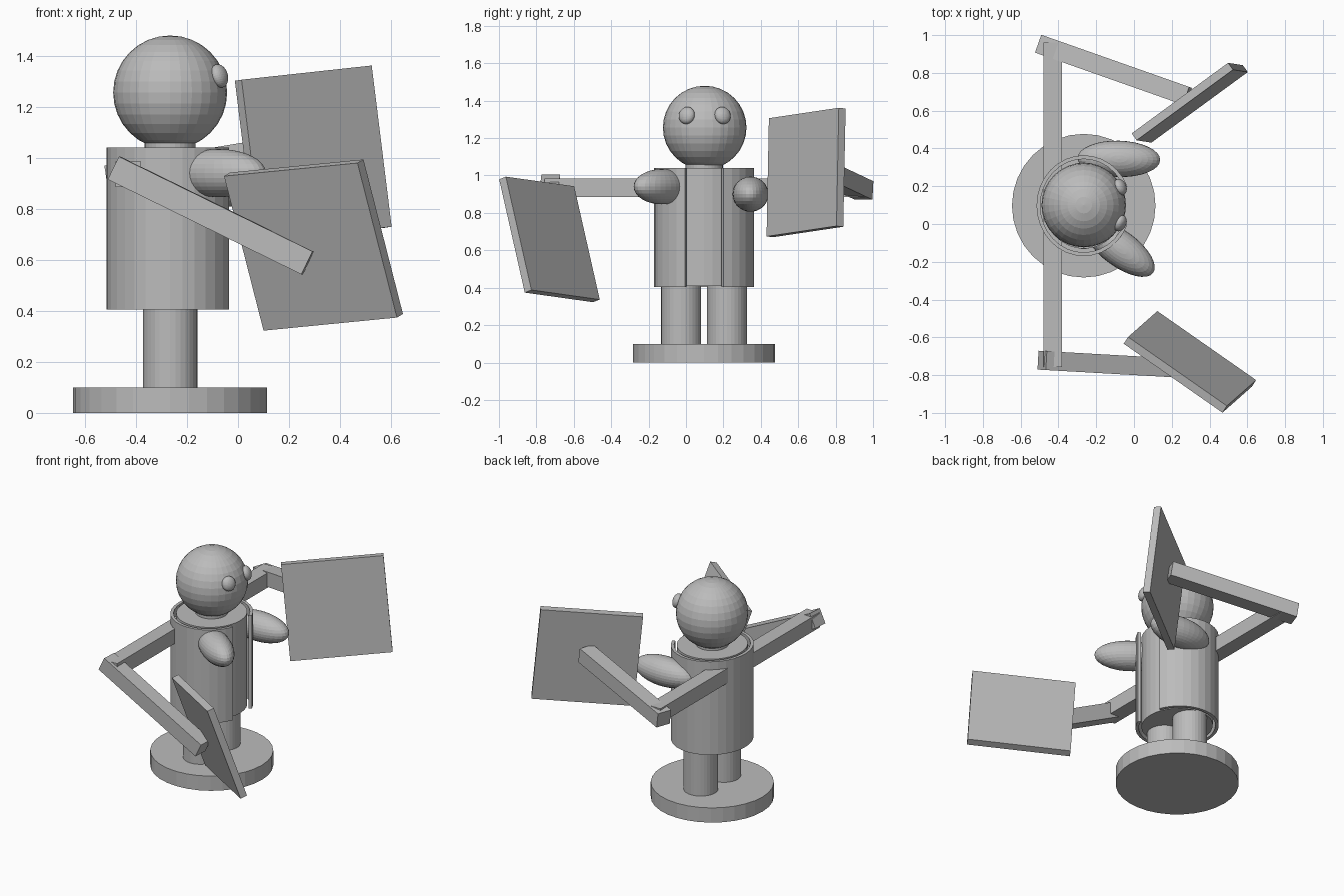
import bpy, bmesh, math
from mathutils import Vector, Matrix

if "Cube" in bpy.data.objects:
    bpy.data.objects.remove(bpy.data.objects["Cube"])

grey = bpy.data.materials.new("plain_grey")
grey.diffuse_color = (0.5, 0.5, 0.5, 1)
grey.use_nodes = True
grey.node_tree.nodes["Principled BSDF"].inputs["Base Color"].default_value = grey.diffuse_color

CX, CY = -0.266, 0.097          # axis of the figure


def finish(name, bm, matrix):
    bmesh.ops.transform(bm, matrix=matrix, verts=bm.verts)
    bmesh.ops.recalc_face_normals(bm, faces=bm.faces)
    me = bpy.data.meshes.new(name)
    bm.to_mesh(me)
    bm.free()
    me.materials.append(grey)
    ob = bpy.data.objects.new(name, me)
    bpy.context.collection.objects.link(ob)
    return ob


def frame(center, x_axis, up=(0, 0, 1)):
    """Matrix whose x runs along x_axis and whose z is as near to up as possible."""
    x = Vector(x_axis).normalized()
    y = Vector(up).cross(x).normalized()
    z = x.cross(y)
    m = Matrix((x, y, z)).transposed().to_4x4()
    m.translation = center
    return m


def cylinder(name, x, y, z0, z1, rx, ry, caps=True, gap=0):
    bm = bmesh.new()
    bmesh.ops.create_cone(bm, cap_ends=caps, segments=32, radius1=1, radius2=1, depth=1)
    if gap:                     # leave an opening towards +x
        front = [f for f in bm.faces
                 if abs(math.atan2(f.calc_center_median().y, f.calc_center_median().x)) < gap]
        bmesh.ops.delete(bm, geom=front, context='FACES')
    m = Matrix.Translation((x, y, (z0 + z1) / 2)) @ Matrix.Diagonal((rx, ry, z1 - z0, 1))
    return finish(name, bm, m)


def ball(name, matrix, rx, ry, rz):
    bm = bmesh.new()
    bmesh.ops.create_uvsphere(bm, u_segments=32, v_segments=16, radius=1)
    return finish(name, bm, matrix @ Matrix.Diagonal((rx, ry, rz, 1)))


def box(name, matrix, sx, sy, sz):
    bm = bmesh.new()
    bmesh.ops.create_cube(bm, size=1)
    return finish(name, bm, matrix @ Matrix.Diagonal((sx, sy, sz, 1)))


def beam(name, a, b, width=0.1):
    a, b = Vector(a), Vector(b)
    return box(name, frame((a + b) / 2, b - a), (b - a).length, width, width)


# Stand, legs, torso, neck
cylinder("stand", CX, CY, 0, 0.10, 0.38, 0.38)
for side, s in (("right", -1), ("left", 1)):
    cylinder(side + "_leg", CX, CY + s * 0.1225, 0.10, 0.42, 0.107, 0.107)
cylinder("torso", CX, CY, 0.41, 1.04, 0.215, 0.228)
cylinder("neck", CX, CY, 1.03, 1.10, 0.10, 0.10)

# Coat: a shell open at the front of the figure
coat = cylinder("coat", CX, CY, 0.405, 1.04, 0.25, 0.267, caps=False, gap=math.radians(22.4))
shell = coat.modifiers.new("thickness", 'SOLIDIFY')
shell.thickness = 0.02
shell.offset = -1

# Head and eyes
head = Vector((CX, CY + 0.003, 1.256))
ball("head", Matrix.Translation(head), 0.2235, 0.2235, 0.2235)
for side, s in (("right", -1), ("left", 1)):
    out = Vector((0.193, s * 0.096, 0.065))
    ball(side + "_eye", frame(head + out, out), 0.03, 0.045, 0.047)

# Short arms
ball("right_arm", frame((-0.075, -0.13, 0.94), (0.81, -0.59, 0)), 0.2185, 0.095, 0.094)
ball("left_arm", frame((-0.08, 0.345, 0.90), (1, -0.03, 0)), 0.2185, 0.096, 0.094)

# Mechanical shield carrier
beam("cross_beam", (-0.43, -0.757, 0.935), (-0.43, 0.96, 0.935))
beam("right_beam", (-0.486, -0.722, 0.96), (0.273, -0.765, 0.588))
beam("left_beam", (-0.50, 0.952, 0.92), (0.283, 0.676, 1.05))

# Shields
box("right_shield", frame((0.296, -0.73, 0.658), (0.52, -0.363, 0.051), (-0.155, -0.138, 0.609)),
    0.64, 0.045, 0.64)
box("left_shield", frame((0.295, 0.642, 1.016), (0.504, 0.369, 0.055), (-0.08, 0.011, 0.631)),
    0.635, 0.045, 0.637)
